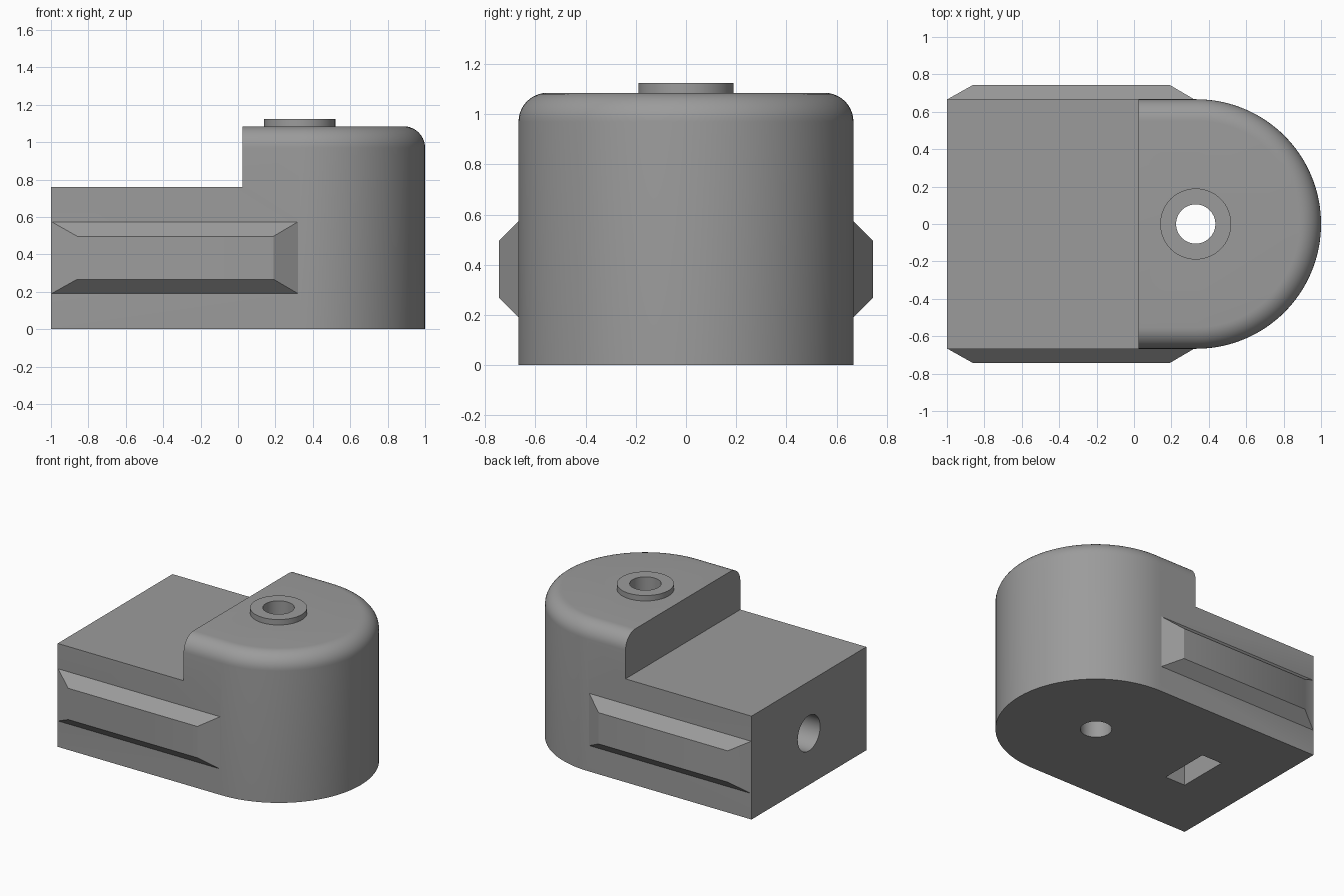
import bpy, bmesh, math
from mathutils import Matrix

if "Cube" in bpy.data.objects:
    bpy.data.objects.remove(bpy.data.objects["Cube"])

R, CX = 0.667, 0.333          # round end radius and centre
FILLET, TOP = 0.115, 1.085

grey = bpy.data.materials.new("grey")
grey.diffuse_color = (0.33, 0.33, 0.33, 1)
grey.use_nodes = True
grey.node_tree.nodes["Principled BSDF"].inputs["Base Color"].default_value = grey.diffuse_color


def make(name, bm):
    bmesh.ops.recalc_face_normals(bm, faces=bm.faces)
    me = bpy.data.meshes.new(name)
    bm.to_mesh(me)
    bm.free()
    me.materials.append(grey)
    ob = bpy.data.objects.new(name, me)
    bpy.context.collection.objects.link(ob)
    return ob


def loft(name, rings):
    """Closed solid through rings of equal point count."""
    bm = bmesh.new()
    rows = [[bm.verts.new(p) for p in ring] for ring in rings]
    n = len(rows[0])
    for a, b in zip(rows, rows[1:]):
        for i in range(n):
            j = (i + 1) % n
            bm.faces.new((a[i], a[j], b[j], b[i]))
    bm.faces.new(rows[0])
    bm.faces.new(rows[-1])
    return make(name, bm)


def cylinder(name, r, length, centre, axis="Z"):
    bm = bmesh.new()
    m = Matrix.Translation(centre)
    if axis == "X":
        m = m @ Matrix.Rotation(math.pi / 2, 4, "Y")
    bmesh.ops.create_cone(bm, cap_ends=True, segments=64, radius1=r, radius2=r,
                          depth=length, matrix=m)
    return make(name, bm)


def box(name, lo, hi):
    rings = [[(lo[0], lo[1], z), (hi[0], lo[1], z), (hi[0], hi[1], z), (lo[0], hi[1], z)]
             for z in (lo[2], hi[2])]
    return loft(name, rings)


def d_ring(r, z, n=64):
    """Square back end, half-round front end."""
    arc = [(CX + r * math.cos(a), r * math.sin(a), z)
           for a in (-math.pi / 2 + math.pi * i / n for i in range(n + 1))]
    return [(-1, -r, z)] + arc + [(-1, r, z)]


def rib(name, side):
    """Bevelled side rail, its back sunk into the body."""
    def ring(y, x0, x1, z0, z1):
        return [(x0, side * y, z0), (x1, side * y, z0), (x1, side * y, z1), (x0, side * y, z1)]
    return loft(name, [ring(0.60, -0.86, 0.19, 0.267, 0.497),
                       ring(0.6665, -0.998, 0.322, 0.19, 0.575),
                       ring(0.744, -0.86, 0.19, 0.267, 0.497)])


# body with a rounded top rim
rings = [d_ring(R, 0)]
for i in range(11):
    a = math.pi / 2 * i / 10
    rings.append(d_ring(R - FILLET * (1 - math.cos(a)), TOP - FILLET * (1 - math.sin(a))))
body = loft("housing_body", rings)

# step, rails, boss, shaft bore, screw bore and nut slot
steps = [
    ("DIFFERENCE", box("step_cutter", (-1.5, -1, 0.76), (0.025, 1, 1.5))),
    ("UNION", rib("front_rail", -1)),
    ("UNION", rib("back_rail", 1)),
    ("UNION", cylinder("boss", 0.19, 0.225, (0.33, 0, 1.0125))),
    ("DIFFERENCE", cylinder("shaft_bore", 0.105, 2, (0.33, 0, 0.5))),
    ("DIFFERENCE", cylinder("screw_bore", 0.13, 1.53, (-0.435, 0, 0.38), "X")),
    ("DIFFERENCE", box("nut_slot", (-0.60, -0.19, -0.2), (-0.435, 0.19, 0.57))),
]
bpy.context.view_layer.objects.active = body
body.select_set(True)
for op, tool in steps:
    mod = body.modifiers.new(tool.name, "BOOLEAN")
    mod.operation, mod.solver, mod.object = op, "EXACT", tool
    bpy.ops.object.modifier_apply(modifier=mod.name)
    bpy.data.objects.remove(tool)

bpy.ops.object.shade_smooth_by_angle(angle=math.radians(30))
